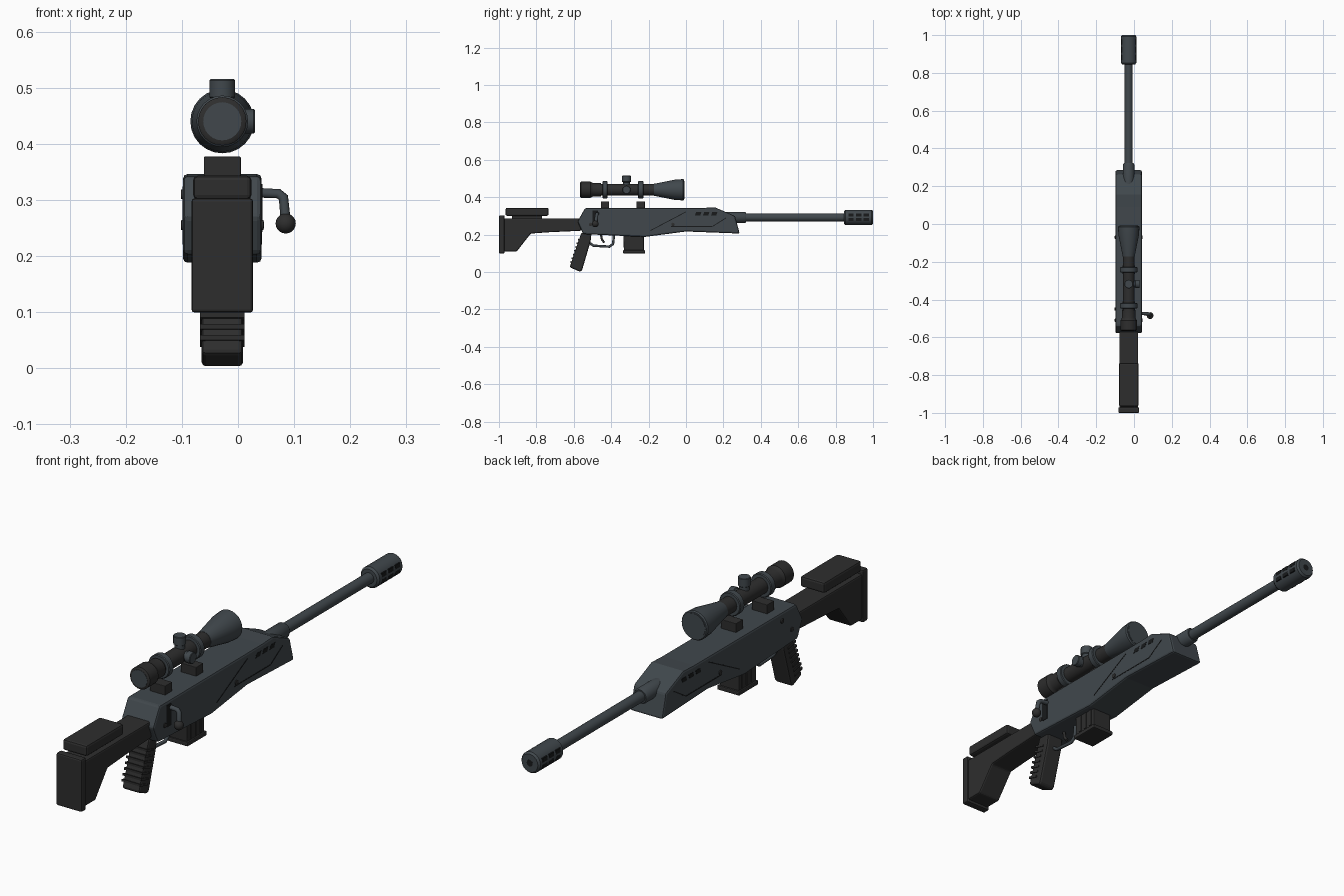
import bpy, bmesh, math
from mathutils import Vector

if "Cube" in bpy.data.objects:
    bpy.data.objects.remove(bpy.data.objects["Cube"])

CX = -0.028            # centre plane of the rifle
SZ, BZ = 0.44, 0.292   # scope and barrel heights


def material(name, rgb):
    m = bpy.data.materials.new(name)
    m.diffuse_color = (*rgb, 1)
    m.use_nodes = True
    m.node_tree.nodes["Principled BSDF"].inputs["Base Color"].default_value = m.diffuse_color
    return m


SLATE = material("slate_metal", (0.052, 0.064, 0.073))
DARK = material("dark_polymer", (0.027, 0.027, 0.027))
BLACK = material("black_recess", (0.009, 0.010, 0.011))


def finish(name, bm, mat, bevel=0, smooth=False):
    bmesh.ops.recalc_face_normals(bm, faces=bm.faces)
    me = bpy.data.meshes.new(name)
    bm.to_mesh(me)
    bm.free()
    ob = bpy.data.objects.new(name, me)
    bpy.context.collection.objects.link(ob)
    me.materials.append(mat)
    if bevel:
        b = ob.modifiers.new("bevel", 'BEVEL')
        b.width, b.segments, b.limit_method = bevel, 2, 'ANGLE'
    if smooth:
        bpy.ops.object.select_all(action='DESELECT')
        ob.select_set(True)
        bpy.context.view_layer.objects.active = ob
        bpy.ops.object.shade_smooth_by_angle(angle=math.radians(35))
    return ob


def plate(name, pts, x0, x1, mat, bevel=0):
    """Side outline of (y, z) points, extruded from x0 to x1."""
    bm = bmesh.new()
    f = bm.faces.new([bm.verts.new((x0, y, z)) for y, z in pts])
    ext = bmesh.ops.extrude_face_region(bm, geom=[f])
    vs = [v for v in ext["geom"] if isinstance(v, bmesh.types.BMVert)]
    bmesh.ops.translate(bm, verts=vs, vec=(x1 - x0, 0, 0))
    return finish(name, bm, mat, bevel)


def slab(name, y0, y1, z0, z1, half, mat, bevel=0, x=CX):
    return plate(name, [(y0, z0), (y1, z0), (y1, z1), (y0, z1)], x - half, x + half, mat, bevel)


def lathe(name, prof, origin, axis, mat, n=24):
    """Turn (distance, radius) points around an axis."""
    bm = bmesh.new()
    rot = Vector((0, 0, 1)).rotation_difference(Vector(axis)).to_matrix()
    rings = []
    for d, r in prof:
        rings.append([bm.verts.new(rot @ Vector((r * math.cos(2 * math.pi * i / n),
                      r * math.sin(2 * math.pi * i / n), d)) + Vector(origin)) for i in range(n)])
    for a, b in zip(rings, rings[1:]):
        for i in range(n):
            j = (i + 1) % n
            bm.faces.new((a[i], a[j], b[j], b[i]))
    bm.faces.new(rings[0])
    bm.faces.new(rings[-1])
    return finish(name, bm, mat, 0, True)


def tube(name, pts, r, mat):
    cu = bpy.data.curves.new(name, 'CURVE')
    cu.dimensions = '3D'
    cu.bevel_depth, cu.bevel_resolution, cu.use_fill_caps = r, 3, True
    s = cu.splines.new('POLY')
    s.points.add(len(pts) - 1)
    for p, co in zip(s.points, pts):
        p.co = (*co, 1)
    ob = bpy.data.objects.new(name, cu)
    bpy.context.collection.objects.link(ob)
    cu.materials.append(mat)
    return ob


def along_y(name, prof, z, mat, n=24):
    return lathe(name, prof, (CX, 0, z), (0, 1, 0), mat, n)


# receiver and forend
plate("receiver", [(-0.58, 0.27), (-0.54, 0.342), (0.09, 0.343), (0.155, 0.346), (0.262, 0.30),
                   (0.287, 0.206), (0.0, 0.217), (-0.22, 0.188), (-0.55, 0.203)],
      CX - 0.07, CX + 0.07, SLATE, 0.008)

# forend vents, panel lines and pins on both sides
for side, s in (("right", 1), ("left", -1)):
    x = CX + s * 0.070
    for i in range(3):
        y = 0.048 + i * 0.043
        plate(f"vent_{side}_{i}", [(y, 0.303), (y + 0.028, 0.303), (y + 0.034, 0.32), (y + 0.006, 0.32)],
              x - 0.001, x + 0.001, BLACK)
    for i, (a, b) in enumerate([((-0.19, 0.222), (0.0, 0.322)), ((-0.08, 0.243), (0.14, 0.243)),
                                ((0.14, 0.243), (0.215, 0.29))]):
        d = (Vector(b) - Vector(a)).normalized() * 0.002
        n = Vector((-d.y, d.x))
        pts = [Vector(a) - n, Vector(b) - n, Vector(b) + n, Vector(a) + n]
        plate(f"panel_line_{side}_{i}", pts, x - 0.001, x + 0.001, BLACK)
    for i, (y, z) in enumerate([(-0.51, 0.255), (-0.07, 0.255)]):
        lathe(f"pin_{side}_{i}", [(-0.002, 0.009), (0.003, 0.009), (0.004, 0.006)],
              (x, y, z), (s, 0, 0), DARK, 12)
lathe("selector", [(-0.002, 0.01), (0.004, 0.008)], (CX - 0.07, -0.45, 0.31), (-1, 0, 0), DARK, 12)

# bolt slot and handle
slab("bolt_slot", -0.50, -0.47, 0.243, 0.328, 0.0015, BLACK, x=CX + 0.07)
tube("bolt_handle", [(0.03, -0.473, 0.313), (0.072, -0.475, 0.311), (0.081, -0.478, 0.304),
                     (0.085, -0.483, 0.262)], 0.009, SLATE)
bm = bmesh.new()
bmesh.ops.create_uvsphere(bm, u_segments=16, v_segments=10, radius=0.018)
bmesh.ops.translate(bm, verts=bm.verts, vec=(0.085, -0.485, 0.258))
finish("bolt_knob", bm, DARK, 0, True)

# barrel, collar and muzzle brake
along_y("barrel", [(0.2, 0.021), (0.86, 0.021)], BZ, SLATE)
along_y("barrel_collar", [(0.2, 0.03), (0.315, 0.03), (0.322, 0.026)], BZ, SLATE)
along_y("muzzle_brake", [(0.845, 0.034), (0.853, 0.041), (0.992, 0.041), (1.0, 0.035)], BZ, SLATE, 20)
along_y("muzzle_bore", [(0.995, 0.013), (1.0005, 0.013)], BZ, BLACK, 16)
for s in (1, -1):
    for i in range(3):
        y = 0.868 + i * 0.041
        for z in (BZ - 0.012, BZ + 0.012):
            slab(f"brake_port_{s}_{i}", y, y + 0.028, z - 0.008, z + 0.008, 0.004, BLACK,
                 x=CX + s * 0.0365)

# stock, butt pad and cheek rest
plate("stock", [(-0.975, 0.287), (-0.56, 0.287), (-0.56, 0.221), (-0.73, 0.213), (-0.83, 0.206),
                (-0.905, 0.11), (-0.975, 0.11)], CX - 0.05, CX + 0.05, DARK, 0.006)
slab("butt_pad", -1.0, -0.97, 0.099, 0.303, 0.055, DARK, 0.006)
slab("cheek_rest", -0.965, -0.735, 0.301, 0.343, 0.052, DARK, 0.008)
slab("cheek_riser", -0.93, -0.77, 0.28, 0.305, 0.03, DARK)

# pistol grip with ribs on the back edge
plate("grip", [(-0.56, 0.21), (-0.505, 0.21), (-0.51, 0.165), (-0.555, 0.012), (-0.565, 0.001),
               (-0.622, 0.026)], CX - 0.037, CX + 0.037, DARK, 0.008)
for i in range(7):
    z = 0.05 + i * 0.02
    yb = -0.622 + (z - 0.026) * 0.337
    plate(f"grip_rib_{i}", [(yb - 0.004, z), (yb + 0.04, z - 0.012), (yb + 0.04, z - 0.004),
                            (yb - 0.004, z + 0.009)], CX - 0.04, CX + 0.04, DARK)

# trigger and guard
tube("trigger_guard", [(CX, -0.515, 0.155), (CX, -0.495, 0.141), (CX, -0.41, 0.136),
                       (CX, -0.39, 0.15), (CX, -0.385, 0.2)], 0.007, SLATE)
tube("trigger", [(CX, -0.455, 0.205), (CX, -0.45, 0.175), (CX, -0.437, 0.157)], 0.006, DARK)

# magazine
plate("magazine", [(-0.332, 0.11), (-0.225, 0.11), (-0.225, 0.215), (-0.336, 0.215)],
      CX - 0.042, CX + 0.042, DARK, 0.004)
slab("magazine_base", -0.338, -0.218, 0.1, 0.117, 0.048, DARK, 0.004)
for i in range(3):
    y = -0.312 + i * 0.03
    slab(f"magazine_rib_{i}", y, y + 0.012, 0.122, 0.19, 0.0445, DARK)

# scope mounts
for i, y in enumerate((-0.433, -0.242)):
    slab(f"scope_mount_{i}", y - 0.022, y + 0.022, 0.335, 0.377, 0.033, DARK, 0.002)
    along_y(f"scope_ring_{i}", [(y - 0.014, 0.043), (y - 0.011, 0.046), (y + 0.011, 0.046),
                                (y + 0.014, 0.043)], SZ, SLATE)

# scope body
along_y("eyepiece", [(-0.566, 0.037), (-0.562, 0.043), (-0.51, 0.043), (-0.505, 0.039),
                     (-0.495, 0.036), (-0.455, 0.036)], SZ, DARK)
along_y("scope_tube", [(-0.5, 0.031), (-0.16, 0.031)], SZ, DARK)
along_y("objective_bell", [(-0.172, 0.032), (-0.16, 0.034), (-0.06, 0.054), (-0.015, 0.057),
                           (-0.01, 0.053)], SZ, SLATE)
along_y("rear_lens", [(-0.5675, 0.034), (-0.56, 0.034)], SZ, SLATE)
along_y("front_lens", [(-0.015, 0.048), (-0.0085, 0.048)], SZ, SLATE)
lathe("top_turret", [(0, 0.019), (0.04, 0.019), (0.043, 0.023), (0.073, 0.023), (0.075, 0.021)],
      (CX, -0.318, SZ), (0, 0, 1), SLATE)
lathe("side_turret", [(0, 0.018), (0.034, 0.018), (0.036, 0.022), (0.056, 0.022), (0.058, 0.02)],
      (CX, -0.318, SZ), (1, 0, 0), SLATE)
